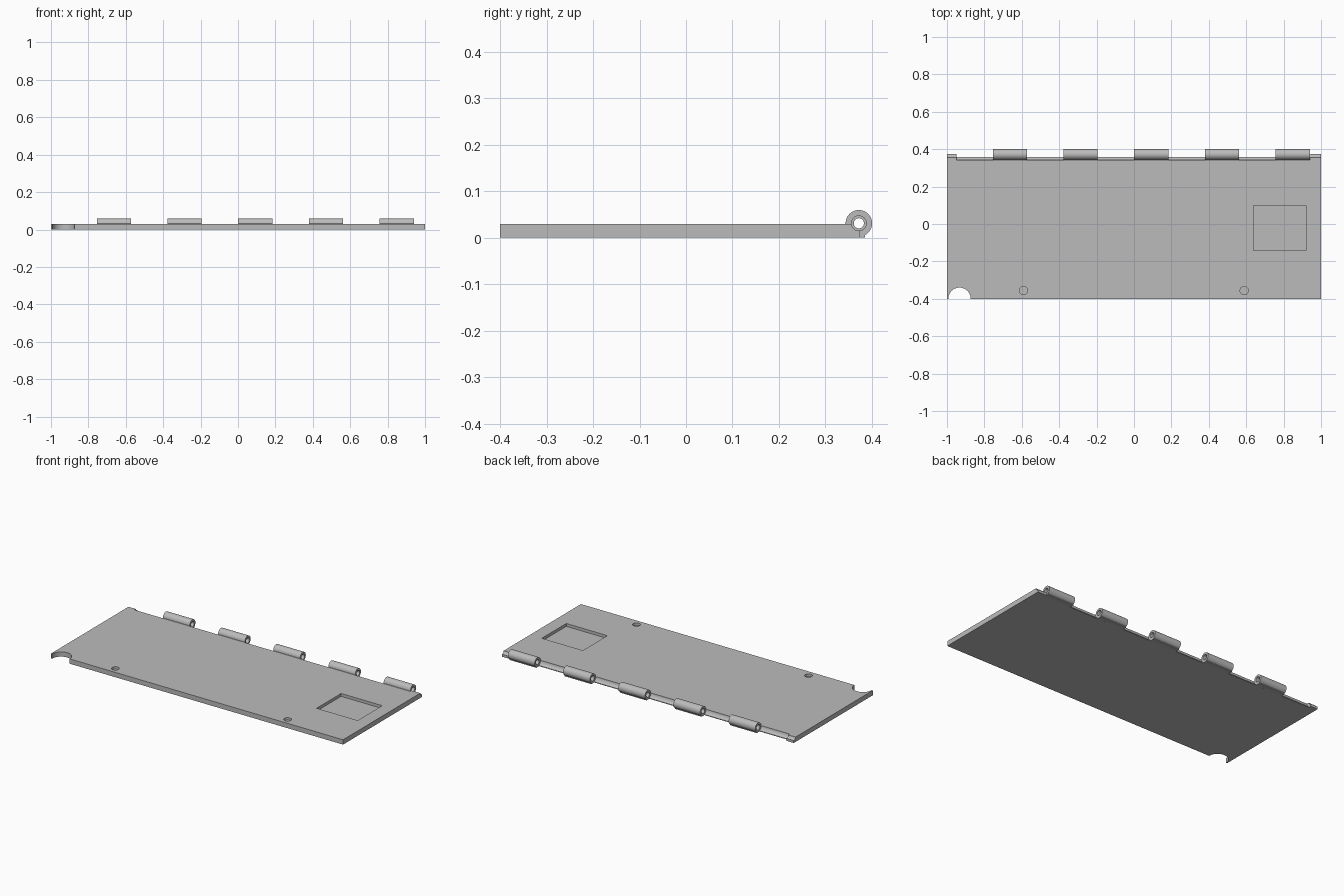
import bpy
import bmesh
import math

if "Cube" in bpy.data.objects:
    bpy.data.objects.remove(bpy.data.objects["Cube"], do_unlink=True)

grey = bpy.data.materials.new("plain grey")
grey.use_nodes = True
grey.diffuse_color = (0.5, 0.5, 0.5, 1)
grey.node_tree.nodes["Principled BSDF"].inputs["Base Color"].default_value = (0.5, 0.5, 0.5, 1)

THICK = 0.03
PIN_Y, PIN_Z = 0.372, 0.031
BACK = 0.358


def arc(cx, cy, radius, start, end, steps):
    """Points on an arc, angles in degrees."""
    angles = [math.radians(start + (end - start) * i / steps) for i in range(steps + 1)]
    return [(cx + radius * math.cos(a), cy + radius * math.sin(a)) for a in angles]


def circle(cx, cy, radius, steps=32):
    return arc(cx, cy, radius, 0, 360, steps)[:-1]


def prism(name, points, axis, low, high):
    """Extrude a closed outline along x (outline in y, z) or z (outline in x, y)."""
    bm = bmesh.new()
    if axis == "x":
        verts = [bm.verts.new((low, a, b)) for a, b in points]
        shift = (high - low, 0, 0)
    else:
        verts = [bm.verts.new((a, b, low)) for a, b in points]
        shift = (0, 0, high - low)
    face = bm.faces.new(verts)
    extruded = bmesh.ops.extrude_face_region(bm, geom=[face], use_keep_orig=True)["geom"]
    bmesh.ops.translate(bm, vec=shift, verts=[v for v in extruded if isinstance(v, bmesh.types.BMVert)])
    bmesh.ops.recalc_face_normals(bm, faces=bm.faces)
    mesh = bpy.data.meshes.new(name)
    bm.to_mesh(mesh)
    bm.free()
    mesh.materials.append(grey)
    obj = bpy.data.objects.new(name, mesh)
    bpy.context.collection.objects.link(obj)
    return obj


def rectangle(x0, x1, y0, y1):
    return [(x0, y0), (x1, y0), (x1, y1), (x0, y1)]


def cut(target, cutter):
    """Subtract the cutter, bake the result and remove the cutter."""
    cutter.hide_render = True
    mod = target.modifiers.new("cut", "BOOLEAN")
    mod.operation = "DIFFERENCE"
    mod.solver = "EXACT"
    mod.object = cutter
    bpy.context.view_layer.update()
    evaluated = target.evaluated_get(bpy.context.evaluated_depsgraph_get())
    mesh = bpy.data.meshes.new_from_object(evaluated)
    target.modifiers.clear()
    target.data = mesh
    bpy.data.objects.remove(cutter, do_unlink=True)


def smooth(obj):
    bpy.ops.object.select_all(action="DESELECT")
    obj.select_set(True)
    bpy.context.view_layer.objects.active = obj
    bpy.ops.object.shade_smooth_by_angle(angle=math.radians(30))


# Flat cover plate
plate = prism("cover_plate", rectangle(-1, 1, -0.4, 0.374), "z", 0, THICK)

# Wide hinge clearance between the two end tabs
groove = arc(PIN_Y, PIN_Z, 0.03, 180, 242, 10)
groove = [(groove[0][0], 0.1)] + groove + [(BACK, -0.05), (0.5, -0.05), (0.5, 0.1)]
cut(plate, prism("groove_cutter", groove, "x", -0.95, 0.94))

# Narrow pin seat in the end tabs
for low, high in ((-1.1, -0.94), (0.93, 1.1)):
    seat = arc(PIN_Y, PIN_Z, 0.016, 180, 270, 10)
    seat = [(seat[0][0], 0.1)] + seat + [(0.5, seat[-1][1]), (0.5, 0.1)]
    cut(plate, prism("seat_cutter", seat, "x", low, high))

# Finger notch, square pocket and two dimples
cut(plate, prism("notch_cutter", circle(-0.933, -0.4, 0.06, 48), "z", -0.1, 0.1))
cut(plate, prism("pocket_cutter", rectangle(0.638, 0.92, -0.142, 0.098), "z", 0.012, 0.1))
for x in (-0.591, 0.589):
    cut(plate, prism("dimple_cutter", circle(x, -0.356, 0.022), "z", 0.015, 0.1))
smooth(plate)

# Five hinge knuckles with a foot joined to the plate
WIDTH = 0.183
for i in range(5):
    left = -0.755 + i * 0.378
    right = left + WIDTH
    outline = [(BACK, 0), (0.385, 0)] + arc(PIN_Y, PIN_Z, 0.0285, -63, 180, 40)
    outline += [(0.341, 0.029), (0.341, 0.004)]
    knuckle = prism(f"hinge_knuckle_{i + 1}", outline, "x", left, right)
    cut(knuckle, prism("bore_cutter", circle(PIN_Y, PIN_Z, 0.011), "x", left - 0.1, right + 0.1))
    for low, high in ((left - 0.1, left + 0.03), (right - 0.03, right + 0.1)):
        cut(knuckle, prism("counterbore_cutter", circle(PIN_Y, PIN_Z, 0.016), "x", low, high))
    smooth(knuckle)
